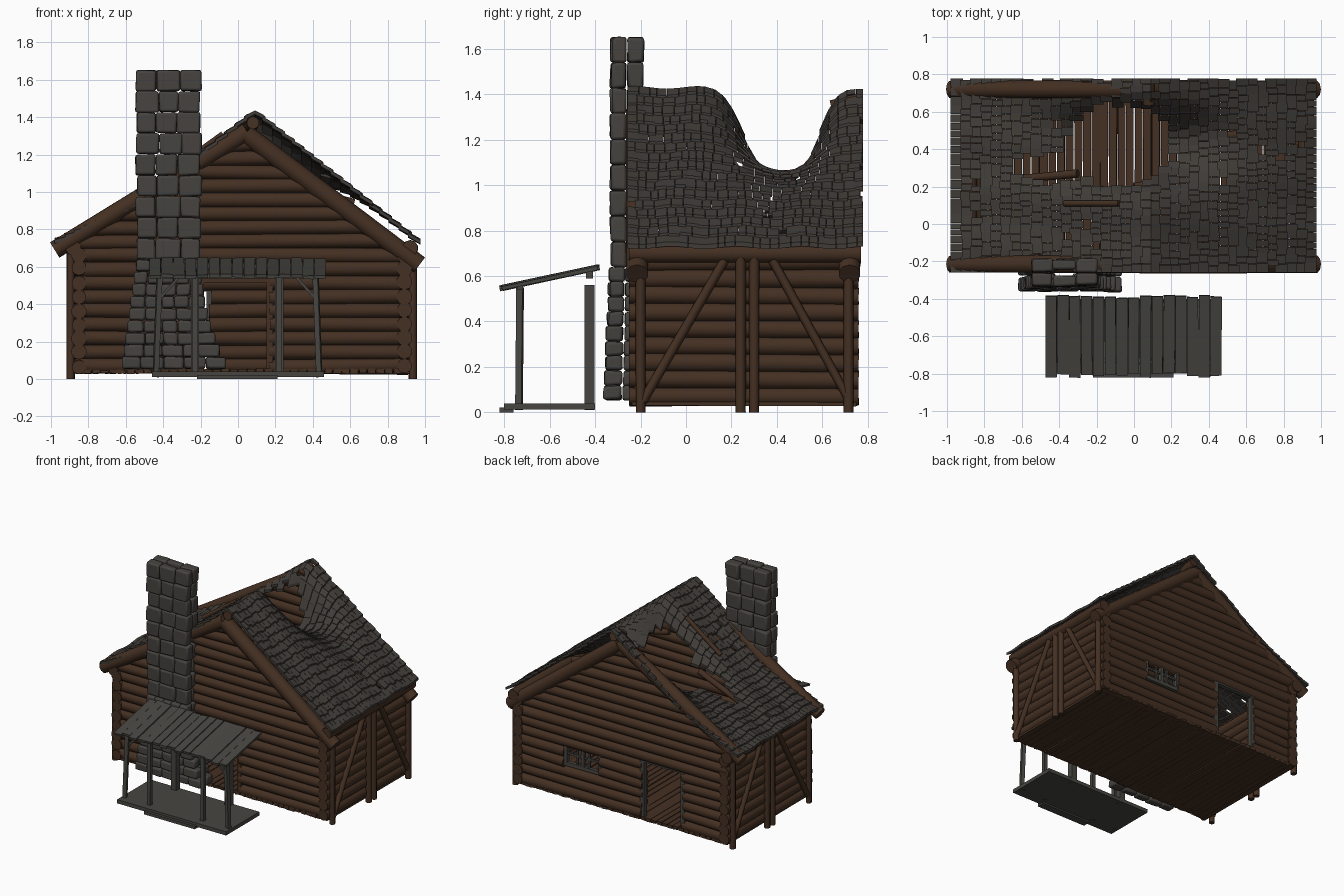
import bpy, bmesh, math, random
from mathutils import Vector, Matrix

random.seed(7)
rnd = random.uniform
if "Cube" in bpy.data.objects:
    bpy.data.objects.remove(bpy.data.objects["Cube"])


def material(name, rgb):
    m = bpy.data.materials.new(name)
    m.use_nodes = True
    m.diffuse_color = (*rgb, 1)
    m.node_tree.nodes["Principled BSDF"].inputs["Base Color"].default_value = (*rgb, 1)
    return m


LOG = material("log brown", (0.058, 0.029, 0.016))
SHINGLE = material("shingle grey", (0.052, 0.046, 0.04))
STONE = material("stone grey", (0.06, 0.055, 0.049))
PLANK = material("weathered plank grey", (0.062, 0.06, 0.053))


def finish(name, bm, mat, smooth=False, bevel=0):
    bmesh.ops.recalc_face_normals(bm, faces=bm.faces)
    mesh = bpy.data.meshes.new(name)
    bm.to_mesh(mesh)
    bm.free()
    ob = bpy.data.objects.new(name, mesh)
    bpy.context.collection.objects.link(ob)
    mesh.materials.append(mat)
    if bevel:
        b = ob.modifiers.new("Rounded edges", "BEVEL")
        b.width, b.segments, b.limit_method = bevel, 2, "NONE"
    if smooth:
        bpy.ops.object.select_all(action="DESELECT")
        ob.select_set(True)
        bpy.context.view_layer.objects.active = ob
        bpy.ops.object.shade_smooth_by_angle(angle=math.radians(50))
    return ob


def log(bm, p, q, r, sides=10):
    p, q = Vector(p), Vector(q)
    d = q - p
    mat = Matrix.Translation((p + q) / 2) @ d.to_track_quat("Z", "Y").to_matrix().to_4x4()
    bmesh.ops.create_cone(bm, cap_ends=True, segments=sides, radius1=r * rnd(.93, 1.07),
                          radius2=r * rnd(.93, 1.07), depth=d.length, matrix=mat)


def box(bm, lo, hi, jitter=0, rot=None):
    lo, hi = Vector(lo), Vector(hi)
    mat = Matrix.Translation((lo + hi) / 2) @ (rot or Matrix()) @ Matrix.Diagonal((*(hi - lo), 1))
    verts = bmesh.ops.create_cube(bm, size=1, matrix=mat)["verts"]
    for v in verts:
        v.co += Vector((rnd(-1, 1), rnd(-1, 1), rnd(-1, 1))) * jitter


def beam(bm, p, q, w):
    # square timber between two points
    p, q = Vector(p), Vector(q)
    d = q - p
    mat = (Matrix.Translation((p + q) / 2) @ d.to_track_quat("Z", "Y").to_matrix().to_4x4()
           @ Matrix.Diagonal((w, w, d.length, 1)))
    bmesh.ops.create_cube(bm, size=1, matrix=mat)


# Gable walls: rows of logs, split around the openings
FRONT, BACK, LEFT, RIGHT = -0.205, 0.715, -0.85, 0.89
STEP = 0.074


def gable(name, y, openings):
    bm = bmesh.new()
    z = 0.07
    while z < 1.27:
        a, b = LEFT - 0.02, RIGHT + 0.02
        if z > 0.66:
            a = max(a, -0.98 + (z - 0.67) / 0.64)
            b = min(b, 0.98 - (z - 0.60) / 0.735)
        cuts = [a]
        for x0, x1, z0, z1 in openings:
            if z0 < z < z1:
                cuts += [x0 + rnd(-.01, .005), x1 + rnd(-.005, .01)]
        cuts.append(b)
        for s, e in zip(cuts[::2], cuts[1::2]):
            dz = rnd(-.006, .006)
            log(bm, (s, y + rnd(-.006, .006), z + dz), (e, y, z - dz), 0.041)
        z += STEP
    finish(name, bm, LOG, True)


gable("front_gable_wall", FRONT, [(-0.2, 0.17, 0, 0.53)])
gable("back_gable_wall", BACK, [(-0.49, -0.15, 0, 0.48), (0.21, 0.5, 0.28, 0.44)])

# Side walls with posts and diagonal braces
for name, x, out in (("left", LEFT, -1), ("right", RIGHT, 1)):
    bm = bmesh.new()
    for i in range(9):
        z = 0.07 + i * STEP
        dz = rnd(-.008, .008)
        log(bm, (x, FRONT - .045, z + dz), (x, BACK + .045, z - dz), 0.041)
    log(bm, (x + out * .03, -0.25, 0.70), (x + out * .03, 0.77, 0.70), 0.045)
    finish(name + "_side_wall", bm, LOG, True)
    bm = bmesh.new()
    px = x + out * 0.045
    for y in (-0.2, 0.24, 0.3, 0.715):
        log(bm, (px, y, 0), (px, y, 0.68), 0.022, 8)
    log(bm, (px, -0.19, 0.05), (px, 0.17, 0.67), 0.019, 8)
    log(bm, (px, 0.72, 0.05), (px, 0.38, 0.67), 0.019, 8)
    finish(name + "_posts_and_braces", bm, LOG, True)

# Floor of planks running front to back
bm = bmesh.new()
x = LEFT - 0.02
while x < RIGHT:
    box(bm, (x, -0.24, 0.03), (x + 0.041, 0.75, 0.055), 0.003)
    x += 0.046
finish("floor_planks", bm, LOG)

# Gable rafters, ridge poles and loose broken beams
bm = bmesh.new()
for y in (FRONT - .01, BACK + .005):
    log(bm, (-0.98, y, 0.69), (0.05, y, 1.32), 0.05)
    log(bm, (0.97, y, 0.61), (0.04, y, 1.31), 0.05)
log(bm, (0.08, -0.24, 1.37), (0.06, 0.14, 1.33), 0.035)
log(bm, (0.08, 0.76, 1.37), (0.08, 0.64, 1.34), 0.035)
log(bm, (-0.37, 0.11, 1.10), (-0.08, 0.11, 1.31), 0.016, 8)
log(bm, (-0.62, 0.24, 0.86), (-0.3, 0.27, 1.02), 0.022, 8)
log(bm, (0.62, 0.48, 0.94), (0.3, 0.46, 1.02), 0.025, 8)
log(bm, (0.22, 0.22, 1.17), (0.0, 0.2, 1.21), 0.022, 8)
finish("rafters_and_beams", bm, LOG, True)

# Roof: overlapping shingles on a sagging surface with a collapsed hole
RIDGE = 0.09


def roof_z(x, y):
    if x > RIDGE:
        z = 1.44 - (x - RIDGE) * 0.79
    elif x > -0.5:
        z = 0.98 + (x + 0.5) * 0.78
    else:
        z = 0.745 + (x + 0.98) * 0.49
    sag = 0.39 * math.exp(-(abs(y - 0.42) / 0.19) ** 3 - ((x - 0.02) / 0.36) ** 2)
    return z - sag - 0.02 + 0.006 * math.sin(y * 22 + x * 3)


def in_hole(x, y):
    main = ((x + 0.08) / 0.29) ** 2 + ((y - 0.42) / 0.22) ** 2
    tail = ((x + 0.42) / 0.24) ** 2 + ((y - 0.30) / 0.075) ** 2
    return min(main, tail) < 1


def shingle(bm, up, down, y0, y1):
    t = 0.02
    corners = [(up, y0, 0), (up, y1, 0), (down, y1, 0.014), (down, y0, 0.014)]
    vs = [bm.verts.new((x, y, roof_z(x, y) + k + h)) for h in (-t / 2, t / 2) for x, y, k in corners]
    bm.faces.new(vs[:4])
    bm.faces.new(vs[4:])
    for i in range(4):
        j = (i + 1) % 4
        bm.faces.new((vs[i], vs[j], vs[4 + j], vs[4 + i]))


for name, eave, rows in (("left_roof_shingles", -0.98, 20), ("right_roof_shingles", 0.975, 17)):
    bm = bmesh.new()
    dx = (eave - RIDGE) / rows
    for i in range(rows):
        y = -0.258
        while y < 0.765:
            w = min(rnd(0.03, 0.055), 0.78 - y)
            up = RIDGE + dx * (i - 0.25)
            down = RIDGE + dx * (i + 1 + (rnd(-.15, .12) if i < rows - 1 else 0))
            cx, cy = (up + down) / 2, y + w / 2
            loose = 0.10 if 0.28 < cy < 0.62 and 0.4 < cx < 0.8 else 0.015
            if not in_hole(cx, cy) and random.random() > loose:
                if i == 0:
                    up = RIDGE
                shingle(bm, up, down, y, y + w - 0.002)
            y += w
    finish(name, bm, SHINGLE)

# Chimney: courses of rounded stones around a narrow flue
bm = bmesh.new()


def course(z, h, x0, x1, front, back, cols):
    xs = [x0 + (x1 - x0) * (i + (rnd(-.12, .12) if 0 < i < cols else 0)) / cols for i in range(cols + 1)]
    mid = (front + back) / 2
    for i in range(cols):
        gap = 0.003 if i in (0, cols - 1) else 0.018
        o = rnd(-.005, .005)
        box(bm, (xs[i] + .001, front + o, z), (xs[i + 1] - .001, mid - gap, z + h - .002), 0.004)
        box(bm, (xs[i] + .001, mid + gap, z), (xs[i + 1] - .001, back + o, z + h - .002), 0.004)


for i in range(9):
    f = 1 - i / 8
    course(0.055 + i * 0.065, 0.065, -0.545 - 0.075 * f, -0.195 + 0.13 * f ** 2,
           -0.335 - 0.025 * f, -0.2, 5)
for i in range(9):
    course(0.64 + i * 0.1125, 0.1125, -0.545 + rnd(-.008, .008), -0.2 + rnd(-.008, .008),
           -0.33, -0.19, 3)
finish("stone_chimney", bm, STONE, True, 0.012)

# Porch floor, step and posts
bm = bmesh.new()
box(bm, (-0.46, -0.8, 0.012), (0.46, -0.4, 0.04))
box(bm, (-0.22, -0.82, 0.0), (0.21, -0.76, 0.022))
finish("porch_floor", bm, PLANK)
bm = bmesh.new()
for x, lean in ((-0.44, 0.02), (-0.23, 0), (0.22, 0), (0.435, -0.02)):
    beam(bm, (x, -0.735, 0.01), (x + lean, -0.73, 0.55), 0.028)
for x in (-0.23, 0.22):
    beam(bm, (x, -0.425, 0.01), (x, -0.425, 0.56), 0.045)
beam(bm, (-0.45, -0.73, 0.55), (0.45, -0.73, 0.55), 0.025)
beam(bm, (-0.45, -0.425, 0.605), (0.45, -0.425, 0.605), 0.03)
for x, s in ((-0.42, 1), (0.415, -1)):
    beam(bm, (x, -0.73, 0.43), (x + s * 0.1, -0.73, 0.54), 0.015)
finish("porch_posts", bm, PLANK)

# Porch roof of sloping planks
bm = bmesh.new()
tilt = Matrix.Rotation(math.atan2(0.09, 0.42), 4, "X")
for i in range(15):
    x = -0.472 + i * 0.063
    lo, hi = -0.81 + rnd(-.015, .015), -0.385 + rnd(-.008, .01)
    z = 0.593 + rnd(-.004, .004)
    box(bm, (x, lo, z - .009), (x + 0.059, hi, z + .009), 0.002, tilt)
finish("porch_roof_planks", bm, PLANK)

# Back door frame and window frame, front door frame
bm = bmesh.new()
y = BACK + 0.01
for x in (-0.49, -0.15):
    beam(bm, (x, y, 0.04), (x, y, 0.49), 0.035)
beam(bm, (-0.505, y, 0.485), (-0.135, y, 0.485), 0.035)
finish("back_door_frame", bm, PLANK)
bm = bmesh.new()
for x, w in ((0.21, .028), (0.305, .014), (0.355, .024), (0.405, .014), (0.5, .028)):
    beam(bm, (x, y, 0.28), (x, y, 0.44), w)
for z, w in ((0.28, .028), (0.36, .014), (0.44, .028)):
    beam(bm, (0.196, y, z), (0.514, y, z), w)
finish("back_window_frame", bm, PLANK)
bm = bmesh.new()
for x in (-0.2, 0.17):
    beam(bm, (x, FRONT - .01, 0.04), (x, FRONT - .01, 0.53), 0.035)
beam(bm, (-0.22, FRONT - .01, 0.53), (0.19, FRONT - .01, 0.53), 0.035)
finish("front_door_frame", bm, LOG)
